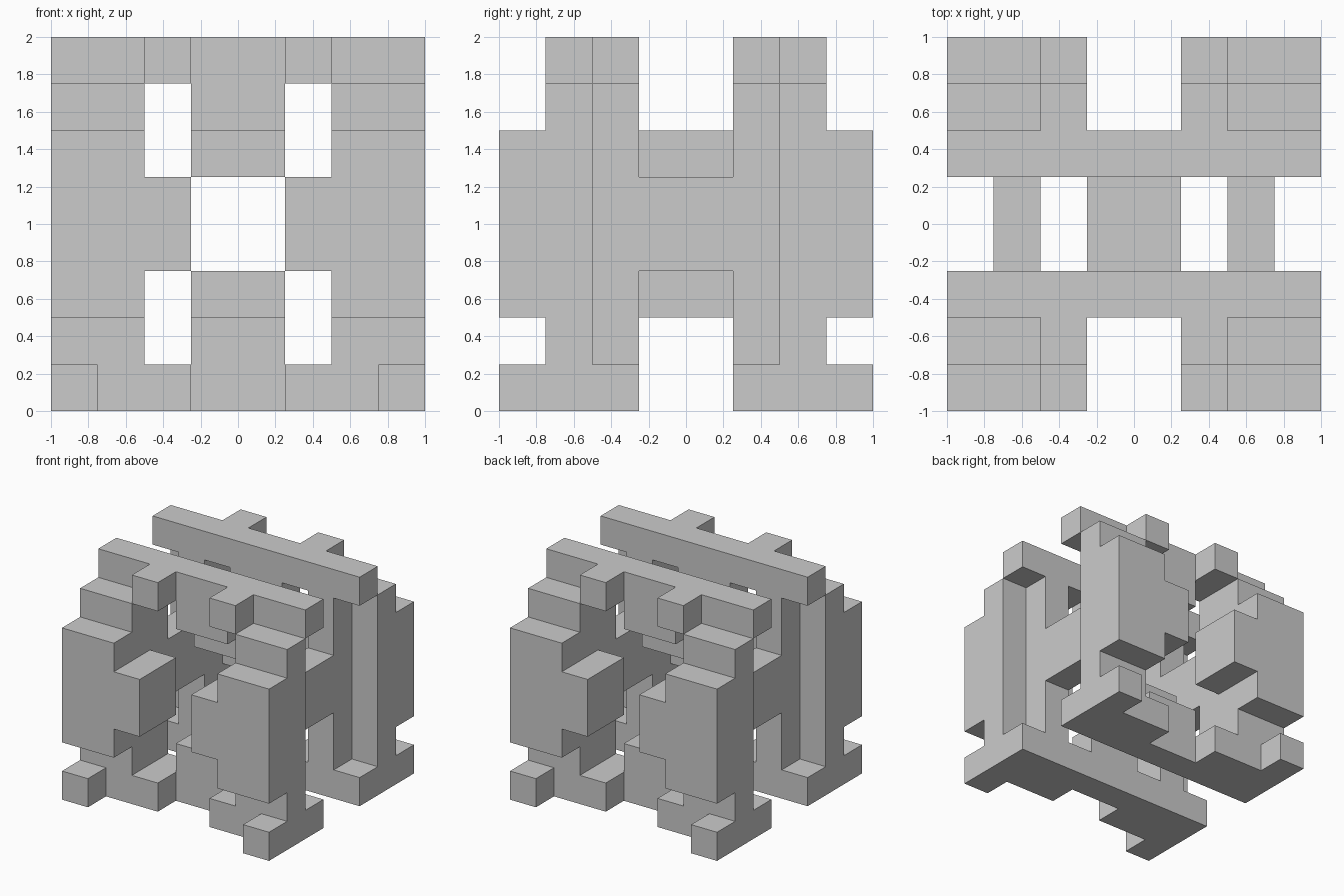
import bpy, bmesh
from mathutils import Vector

if "Cube" in bpy.data.objects:
    bpy.data.objects.remove(bpy.data.objects["Cube"])


def prism(name, profile, lo, hi, axis="Z", mirror=""):
    """Extrude a profile along an axis from lo to hi, then mirror it about x = 0 / y = 0."""
    bm = bmesh.new()
    place = (lambda a, b: (a, b, lo)) if axis == "Z" else (lambda a, b: (a, lo, b))
    direction = Vector((0, 0, hi - lo)) if axis == "Z" else Vector((0, hi - lo, 0))
    face = bm.faces.new([bm.verts.new(place(a, b)) for a, b in profile])
    grown = bmesh.ops.extrude_face_region(bm, geom=[face], use_keep_orig=True)
    moved = [v for v in grown["geom"] if isinstance(v, bmesh.types.BMVert)]
    bmesh.ops.translate(bm, verts=moved, vec=direction)
    bmesh.ops.recalc_face_normals(bm, faces=bm.faces)
    mesh = bpy.data.meshes.new(name)
    bm.to_mesh(mesh)
    bm.free()
    obj = bpy.data.objects.new(name, mesh)
    bpy.context.collection.objects.link(obj)
    if mirror:
        mod = obj.modifiers.new("Mirror", "MIRROR")
        mod.use_axis = ("X" in mirror, "Y" in mirror, False)
        mod.use_mirror_merge = False
    return obj


def rect(x0, x1, y0, y1):
    return [(x0, y0), (x1, y0), (x1, y1), (x0, y1)]


def symmetric(half):
    """Complete a right-half profile with its reflection in x = 0."""
    return half + [(-x, y) for x, y in reversed(half)]


# Stepped feet under the front and back
prism("base_plate", symmetric([(.25, -.5), (.25, -.75), (.75, -.75), (.75, -1),
                               (1, -1), (1, -.25)]), 0, .25, mirror="Y")

# Top rails with two outward tabs each
prism("top_rail", symmetric([(.25, -.5), (.25, -.75), (.5, -.75), (.5, -.5),
                             (1, -.5), (1, -.25)]), 1.75, 2, mirror="Y")

# L-shaped corner posts between the base and the rails
prism("corner_post", [(.5, -.75), (1, -.75), (1, -.5), (.75, -.5), (.75, -.25), (.5, -.25)],
      .25, 1.75, mirror="XY")

# Outer slabs with a tab pointing to the middle
prism("outer_slab", [(.5, .5), (1, .5), (1, 1.5), (.5, 1.5), (.5, 1.25), (.25, 1.25),
                     (.25, .75), (.5, .75)], -1, -.75, axis="Y", mirror="XY")
prism("slab_tab", rect(.25, .5, -.75, -.5), .75, 1.25, mirror="XY")

# Bridges joining the front and back posts
prism("side_bridge", rect(.5, .75, -.25, .25), .75, 1.25, mirror="X")

# Middle panels against the rails and base, and the two core blocks
for label, panel_z, core_z in (("lower", .25, .5), ("upper", 1.5, 1.25)):
    prism(label + "_panel", rect(-.25, .25, -.5, -.25), panel_z, panel_z + .25, mirror="Y")
    prism(label + "_core", rect(-.25, .25, -.25, .25), core_z, core_z + .25)
